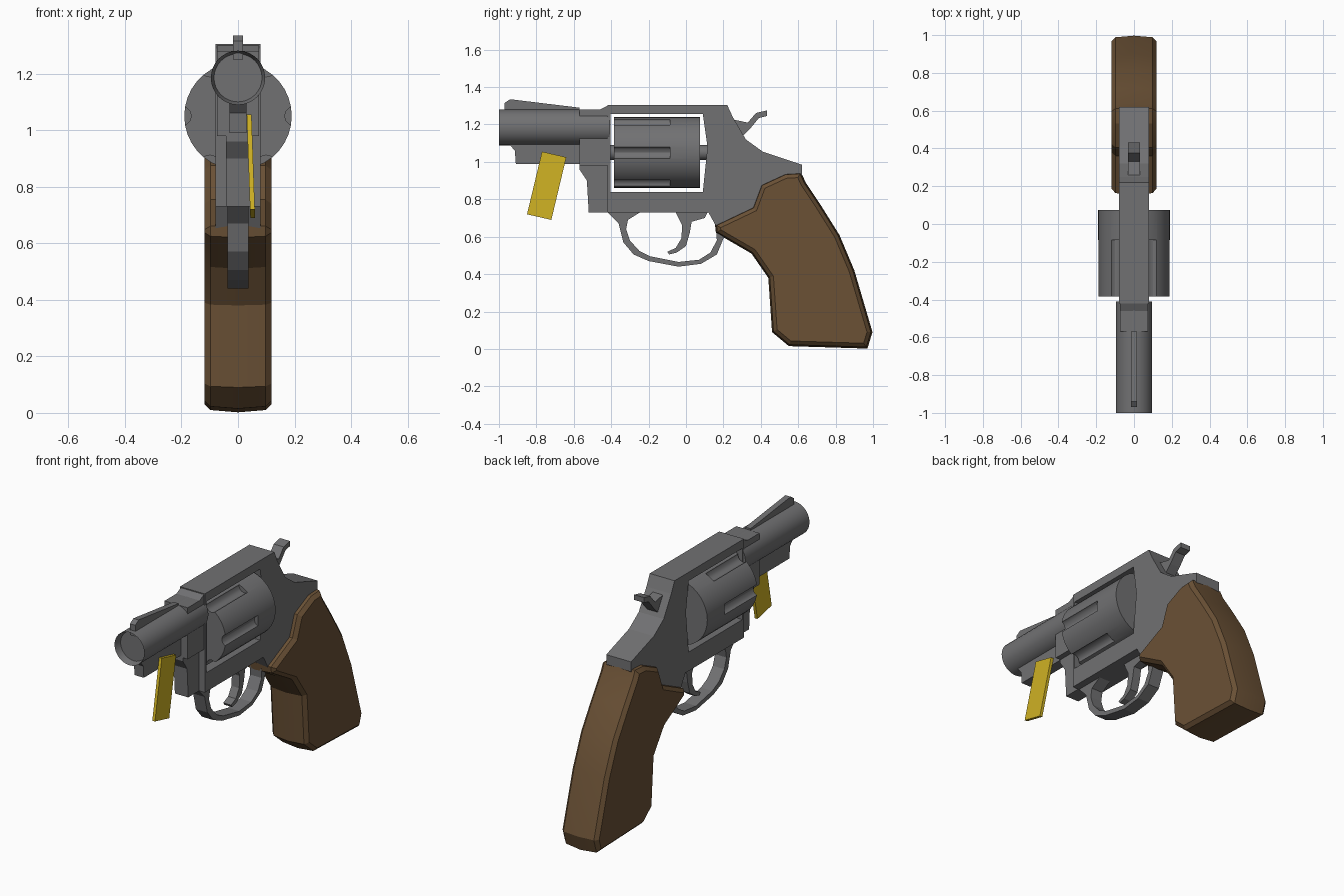
import bpy, bmesh, math
from mathutils import Vector, Matrix

cube = bpy.data.objects.get("Cube")
if cube:
    bpy.data.objects.remove(cube, do_unlink=True)


def material(name, rgb, rough):
    m = bpy.data.materials.new(name)
    m.use_nodes = True
    m.diffuse_color = (*rgb, 1)
    bsdf = m.node_tree.nodes["Principled BSDF"]
    bsdf.inputs["Base Color"].default_value = (*rgb, 1)
    bsdf.inputs["Roughness"].default_value = rough
    return m


steel = material("grey_steel", (0.165, 0.165, 0.17), 0.5)
wood = material("brown_wood", (0.145, 0.082, 0.036), 0.6)
yellow = material("yellow_tag", (0.62, 0.44, 0.017), 0.5)


def finish(name, bm, mat, smooth=None):
    bmesh.ops.recalc_face_normals(bm, faces=bm.faces[:])
    mesh = bpy.data.meshes.new(name)
    bm.to_mesh(mesh)
    bm.free()
    mesh.materials.append(mat)
    ob = bpy.data.objects.new(name, mesh)
    bpy.context.collection.objects.link(ob)
    if smooth:
        shade(ob, smooth)
    return ob


def activate(ob):
    bpy.ops.object.select_all(action='DESELECT')
    ob.select_set(True)
    bpy.context.view_layer.objects.active = ob


def shade(ob, degrees):
    activate(ob)
    bpy.ops.object.shade_smooth_by_angle(angle=math.radians(degrees))


def loft(name, layers, mat, smooth=None):
    """Skin side profiles (x, [(y, z), ...]) from one flank to the other."""
    bm = bmesh.new()
    rings = [[bm.verts.new((x, y, z)) for y, z in pts] for x, pts in layers]
    for a, b in zip(rings, rings[1:]):
        for i in range(len(a)):
            j = (i + 1) % len(a)
            bm.faces.new((a[i], a[j], b[j], b[i]))
    bm.faces.new(rings[0])
    bm.faces.new(rings[-1])
    return finish(name, bm, mat, smooth)


def plate(name, pts, half, mat=steel):
    return loft(name, [(-half, pts), (half, pts)], mat)


def rod(name, y0, y1, z, r, sides, x=0, smooth=None, bore=None):
    """Cylinder along y, optionally with a recessed front."""
    bm = bmesh.new()
    turn = Matrix.Translation((x, (y0 + y1) / 2, z)) @ Matrix.Rotation(math.pi / 2, 4, 'X')
    bmesh.ops.create_cone(bm, cap_ends=True, segments=sides, radius1=r,
                          radius2=r, depth=y1 - y0, matrix=turn)
    if bore:
        bm.normal_update()
        front = min(bm.faces, key=lambda f: f.calc_center_median().y)
        bmesh.ops.inset_region(bm, faces=[front], thickness=r - bore[0])
        bmesh.ops.translate(bm, verts=front.verts[:], vec=(0, bore[1], 0))
    return finish(name, bm, steel, smooth)


def cut(ob, cutter):
    mod = ob.modifiers.new("cut", 'BOOLEAN')
    mod.operation = 'DIFFERENCE'
    mod.solver = 'EXACT'
    mod.object = cutter
    activate(ob)
    bpy.ops.object.modifier_apply(modifier=mod.name)
    bpy.data.objects.remove(cutter, do_unlink=True)


def inset(pts, d):
    """Shrink a clockwise profile by d along its corner bisectors."""
    out = []
    for i, p in enumerate(pts):
        p = Vector(p)
        a = (p - Vector(pts[i - 1])).normalized()
        b = (Vector(pts[(i + 1) % len(pts)]) - p).normalized()
        na, nb = Vector((a.y, -a.x)), Vector((b.y, -b.x))
        n = (na + nb).normalized()
        out.append(p + n * d / max(n.dot(na), 0.6))
    return out


# Frame with the window for the drum
frame = plate("frame", [
    (-0.42, 0.73), (-0.42, 1.305), (0.22, 1.305), (0.25, 1.24), (0.32, 1.12),
    (0.41, 1.055), (0.62, 0.985), (0.62, 0.93), (0.5, 0.72), (0.3, 0.62),
    (0.17, 0.64), (0.12, 0.73)], 0.08)
cut(frame, plate("window_cutter", [
    (-0.405, 0.84), (-0.405, 1.255), (0.09, 1.255), (0.115, 1.08), (0.09, 0.84)], 0.5))

# Frame nose, narrower towards the front
plate("frame_nose", [
    (-0.57, 0.98), (-0.57, 1.28), (-0.46, 1.28), (-0.415, 1.302), (-0.41, 0.98)], 0.075)
plate("crane", [
    (-0.52, 0.73), (-0.53, 0.9), (-0.57, 0.96), (-0.57, 1.0), (-0.405, 1.0),
    (-0.405, 0.73)], 0.043)

# Barrel, lug beneath it and sight on top
rod("barrel", -1, -0.41, 1.185, 0.096, 32, smooth=30, bore=(0.085, 0.04))
plate("barrel_lug", [
    (-0.91, 0.99), (-0.915, 1.06), (-0.95, 1.1), (-0.95, 1.13), (-0.56, 1.13),
    (-0.56, 0.99)], 0.03)
plate("front_sight", [
    (-0.97, 1.25), (-0.97, 1.315), (-0.94, 1.335), (-0.57, 1.29), (-0.57, 1.25)], 0.017)

# Fluted drum
AXIS = 1.05
drum = rod("drum", -0.385, 0.075, AXIS, 0.19, 36)
for k in range(6):
    a = k * math.pi / 3
    cut(drum, rod("flute_cutter", -0.5, -0.085, AXIS + 0.199 * math.sin(a),
                  0.034, 12, x=0.199 * math.cos(a)))
shade(drum, 30)
rod("drum_pin", -0.42, 0.12, AXIS, 0.04, 12, smooth=35)

# Hammer
plate("hammer", [
    (0.2, 1.2), (0.26, 1.225), (0.33, 1.21), (0.375, 1.262), (0.432, 1.275),
    (0.432, 1.245), (0.39, 1.235), (0.345, 1.18), (0.3, 1.135), (0.25, 1.1)], 0.032)

# Trigger guard and trigger
plate("trigger_guard", [
    (-0.43, 0.74), (-0.36, 0.67), (-0.335, 0.57), (-0.28, 0.505), (-0.2, 0.47),
    (-0.04, 0.44), (0.08, 0.455), (0.165, 0.505), (0.2, 0.59), (0.2, 0.65),
    (0.16, 0.65), (0.165, 0.58), (0.13, 0.515), (0.07, 0.477), (-0.04, 0.465),
    (-0.19, 0.495), (-0.25, 0.525), (-0.3, 0.58), (-0.32, 0.64), (-0.31, 0.69),
    (-0.23, 0.74)], 0.037)
plate("trigger", [
    (-0.06, 0.74), (-0.02, 0.66), (-0.025, 0.59), (-0.055, 0.54), (-0.1, 0.52),
    (-0.09, 0.505), (-0.05, 0.515), (0.0, 0.55), (0.02, 0.62), (0.03, 0.68),
    (0.1, 0.7), (0.12, 0.74)], 0.025)

# Grip: ridged around its rim, flat on both flanks
outline = [
    (0.53, 0.94), (0.615, 0.945), (0.64, 0.89), (0.72, 0.77), (0.82, 0.61),
    (0.9, 0.42), (0.997, 0.09), (0.97, 0.002), (0.55, 0.015), (0.46, 0.09),
    (0.44, 0.38), (0.35, 0.51), (0.16, 0.62), (0.155, 0.665), (0.355, 0.76),
    (0.4, 0.88)]
half = [(0.118, inset(outline, 0.028)), (0.098, inset(outline, 0.008))]
layers = ([(-x, p) for x, p in half] + [(0, outline)]
          + [(x, p) for x, p in reversed(half)])
loft("grip", layers, wood, smooth=20)

# Leaning tag beside the barrel
tag = [(-0.77, 1.055), (-0.64, 1.025), (-0.72, 0.69), (-0.85, 0.72)]
bm = bmesh.new()
sides = [[bm.verts.new((x + (1.05 - z) * 0.035, y, z)) for y, z in tag]
         for x in (0.031, 0.048)]
for ring in sides:
    bm.faces.new(ring)
for i in range(4):
    j = (i + 1) % 4
    bm.faces.new((sides[0][i], sides[0][j], sides[1][j], sides[1][i]))
finish("tag", bm, yellow)
